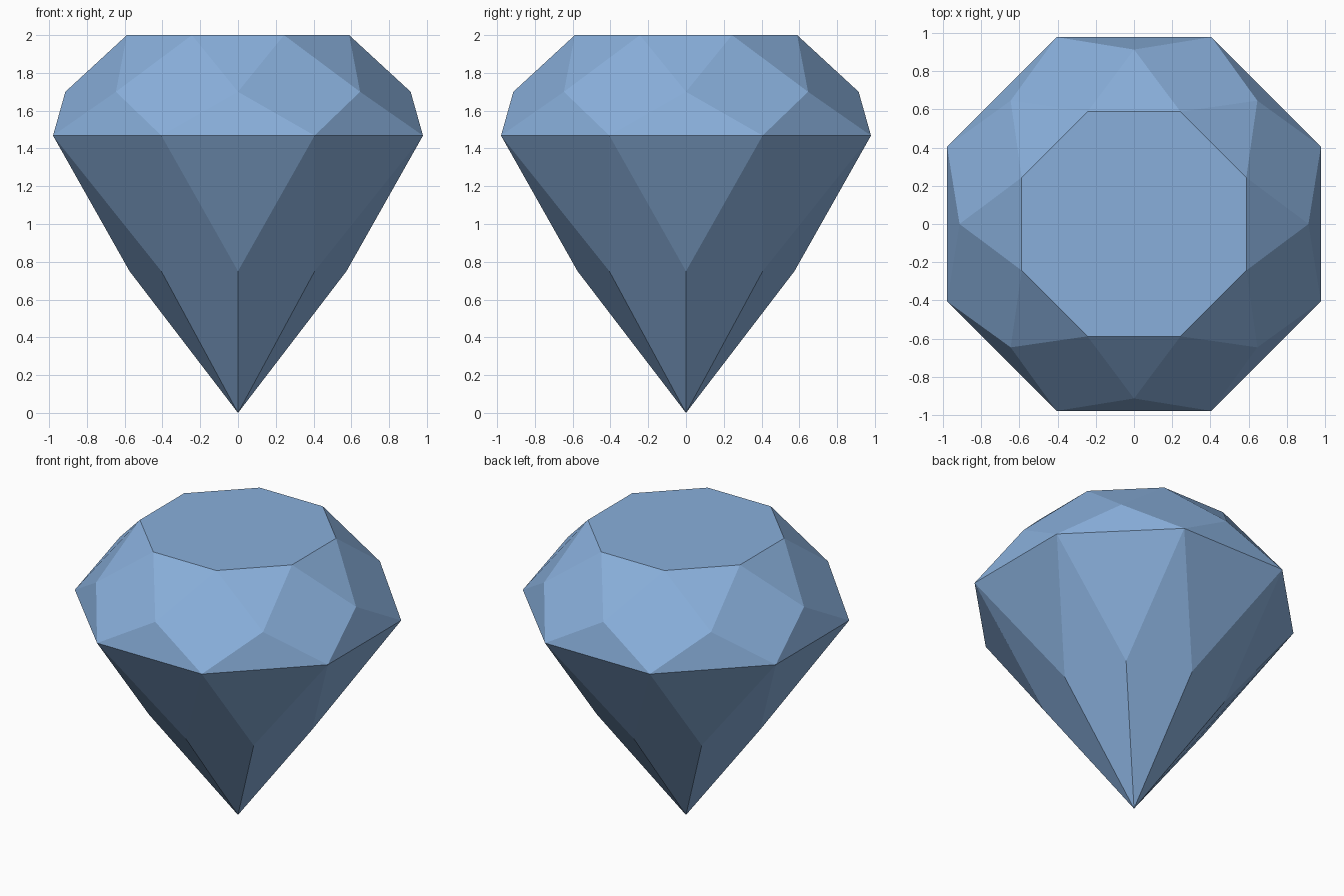
import bpy, bmesh
from math import cos, sin, pi

if "Cube" in bpy.data.objects:
    bpy.data.objects.remove(bpy.data.objects["Cube"], do_unlink=True)

SIDES = 8
STEP = 2 * pi / SIDES

mat = bpy.data.materials.new("gem blue")
mat.use_nodes = True
blue = (0.25, 0.43, 0.71, 1)
mat.diffuse_color = blue
mat.node_tree.nodes["Principled BSDF"].inputs["Base Color"].default_value = blue

bm = bmesh.new()


def ring(radius, z, offset):
    """One ring of corner points, turned by a fraction of a step."""
    return [bm.verts.new((radius * cos((i + offset) * STEP),
                          radius * sin((i + offset) * STEP), z))
            for i in range(SIDES)]


table = ring(0.637, 2.0, 0.5)
crown = ring(0.914, 1.70, 0)
girdle = ring(1.06, 1.468, 0.5)
pavilion = ring(0.574, 0.75, 0)
tip = bm.verts.new((0, 0, 0))

# Flat table on top
bm.faces.new(table)

for i in range(SIDES):
    n = (i + 1) % SIDES
    # Crown: star triangle, kite and girdle triangle
    bm.faces.new((table[i - 1], crown[i], table[i]))
    bm.faces.new((table[i], crown[i], girdle[i], crown[n]))
    bm.faces.new((crown[i], girdle[i - 1], girdle[i]))
    # Pavilion: girdle triangle and long kite down to the tip
    bm.faces.new((girdle[i], girdle[i - 1], pavilion[i]))
    bm.faces.new((girdle[i], pavilion[i], tip, pavilion[n]))

bmesh.ops.recalc_face_normals(bm, faces=bm.faces)
mesh = bpy.data.meshes.new("cut_gem")
bm.to_mesh(mesh)
bm.free()
mesh.materials.append(mat)
gem = bpy.data.objects.new("cut_gem", mesh)
bpy.context.collection.objects.link(gem)
